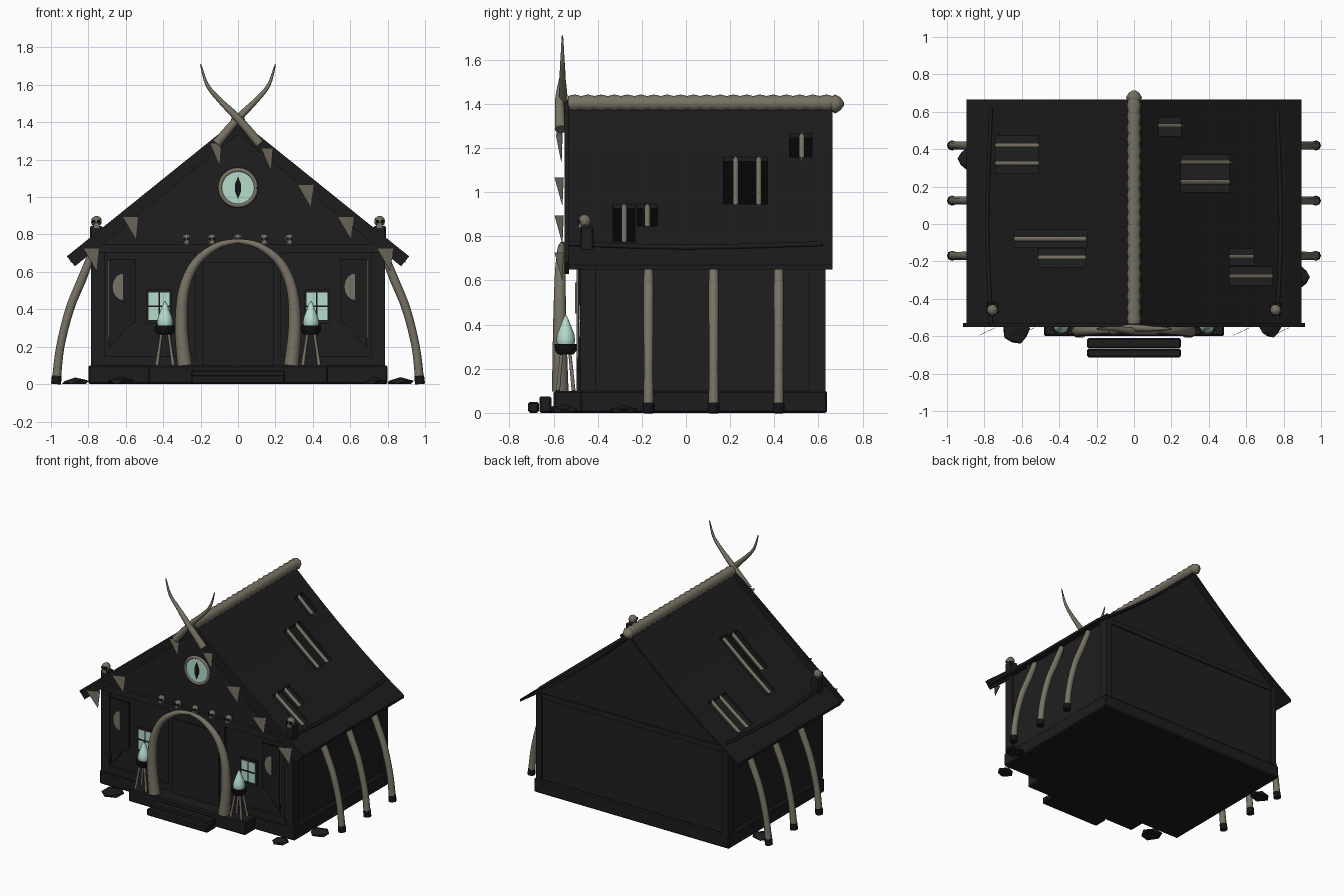
import bpy, bmesh, math, random
from mathutils import Vector, Matrix

if "Cube" in bpy.data.objects:
    bpy.data.objects.remove(bpy.data.objects["Cube"])

random.seed(4)

def material(name, r, g, b):
    m = bpy.data.materials.new(name)
    m.diffuse_color = (r, g, b, 1)
    m.use_nodes = True
    m.node_tree.nodes["Principled BSDF"].inputs["Base Color"].default_value = m.diffuse_color
    return m

WOOD = material("charred wood", .0135, .0135, .014)
ROOF = material("black roof boards", .0115, .0115, .012)
STONE = material("dark stone", .0115, .0115, .012)
IRON = material("black iron", .007, .007, .008)
BONE = material("old bone", .19, .17, .13)
GLOW = material("pale green glow", .46, .72, .60)

def finish(name, bm, mat, smooth=False):
    bmesh.ops.recalc_face_normals(bm, faces=bm.faces)
    me = bpy.data.meshes.new(name)
    bm.to_mesh(me)
    bm.free()
    me.materials.append(mat)
    for p in me.polygons:
        p.use_smooth = smooth and len(p.vertices) < 5
    ob = bpy.data.objects.new(name, me)
    bpy.context.collection.objects.link(ob)
    return ob

def add_box(bm, x0, x1, y0, y1, z0, z1):
    mat = Matrix.Translation(((x0+x1)/2, (y0+y1)/2, (z0+z1)/2)) @ Matrix.Diagonal((abs(x1-x0), abs(y1-y0), abs(z1-z0), 1))
    return bmesh.ops.create_cube(bm, size=1, matrix=mat)

def box(name, mat, *dims, bevel=0):
    bm = bmesh.new()
    add_box(bm, *dims)
    if bevel:
        bmesh.ops.bevel(bm, geom=bm.edges[:], offset=bevel, segments=1, affect='EDGES')
    return finish(name, bm, mat)

def prism(name, mat, pts, y0, y1):
    """Extrude an x,z outline along y."""
    bm = bmesh.new()
    a = [bm.verts.new((x, y0, z)) for x, z in pts]
    b = [bm.verts.new((x, y1, z)) for x, z in pts]
    bm.faces.new(a)
    bm.faces.new(b)
    for i in range(len(a)):
        j = (i+1) % len(a)
        bm.faces.new((a[i], a[j], b[j], b[i]))
    return finish(name, bm, mat)

def tube(name, mat, pts, radii, sides=10, steps=4, smooth=True):
    """Tapering tube through points, rounded with a Catmull-Rom path."""
    P = [Vector(p) for p in pts]
    path, rad = [], []
    for i in range(len(P)-1):
        a, b, c, d = P[max(i-1, 0)], P[i], P[i+1], P[min(i+2, len(P)-1)]
        for k in range(steps):
            t = k/steps
            path.append(.5*(2*b + (c-a)*t + (2*a-5*b+4*c-d)*t*t + (3*b-a-3*c+d)*t**3))
            rad.append(radii[i]*(1-t) + radii[i+1]*t)
    path.append(P[-1])
    rad.append(radii[-1])
    bm, rings = bmesh.new(), []
    for i, p in enumerate(path):
        t = (path[min(i+1, len(path)-1)] - path[max(i-1, 0)]).normalized()
        u = t.cross(Vector((1, 0, 0)) if abs(t.y) > .8 else Vector((0, 1, 0))).normalized()
        v = t.cross(u)
        rings.append([bm.verts.new(p + rad[i]*(u*math.cos(q) + v*math.sin(q)))
                      for q in (2*math.pi*k/sides for k in range(sides))])
    for r, s in zip(rings, rings[1:]):
        for k in range(sides):
            bm.faces.new((r[k], r[(k+1) % sides], s[(k+1) % sides], s[k]))
    bm.faces.new(rings[0])
    bm.faces.new(rings[-1])
    return finish(name, bm, mat, smooth)

def skull(x, y, z, r):
    bm = bmesh.new()
    bmesh.ops.create_icosphere(bm, subdivisions=2, radius=r, matrix=Matrix.Translation((x, y, z)))
    add_box(bm, x-r*.55, x+r*.55, y-r*.9, y+r*.2, z-r*1.2, z-r*.5)
    finish("skull", bm, BONE)
    for s in (-1, 1):
        box("skull_eye", IRON, x+s*r*.4-r*.28, x+s*r*.4+r*.28, y-r*1.02, y-r*.5, z-r*.3, z+r*.25)

def disc_pts(cx, cz, rx, rz, n, a0=0, a1=2*math.pi):
    return [(cx+rx*math.cos(a0+(a1-a0)*i/n), cz+rz*math.sin(a0+(a1-a0)*i/n)) for i in range(n)]

def top(x):
    """Height of the slightly sagging roof."""
    return 1.385 - .942*abs(x) + .16*x*x

# stone base, porch and steps
box("stone_base", STONE, -.8, .8, -.48, .64, 0, .1, bevel=.008)
box("porch", STONE, -.48, .48, -.6, -.46, 0, .1, bevel=.008)
box("upper_step", STONE, -.25, .25, -.665, -.61, 0, .075, bevel=.008)
box("lower_step", STONE, -.25, .25, -.715, -.667, 0, .05, bevel=.008)

# walls, gables, posts and beams
box("walls", WOOD, -.77, .77, -.465, .62, .1, .72)
rake = [i*.77/8 for i in range(-8, 9)]
for name, y0, y1 in (("front_gable", -.465, -.435), ("back_gable", .59, .62)):
    prism(name, WOOD, [(-.77, .72)] + [(x, top(x)-.022) for x in rake] + [(.77, .72)], y0, y1)
box("front_beam", WOOD, -.76, .76, -.49, -.46, .7, .75)
box("front_sill", WOOD, -.73, .73, -.485, -.46, .1, .15)
box("back_beam", WOOD, -.77, .77, .61, .628, .7, .74)
for s in (-1, 1):
    box("front_post", WOOD, s*.715, s*.785, -.48, -.41, .1, .73)
    box("back_post", WOOD, s*.74, s*.785, .56, .632, .1, .73)

# roof slabs with broken openings
HOLES = [(-.74, -.51, .27, .47), (-.64, -.25, -.125, -.03), (-.51, -.26, -.23, -.13),
         (.25, .51, .17, .37), (.13, .25, .47, .57), (.51, .64, -.22, -.13), (.51, .74, -.33, -.23)]
bm = bmesh.new()
for dims in HOLES:
    add_box(bm, *dims, .5, 1.6)
cutter = finish("hole_cutter", bm, ROOF)
cutter.hide_render = True
cols = [i*.895/8 for i in range(9)]
for s in (-1, 1):
    slab = prism("roof_slab", ROOF, [(s*x, top(x)) for x in cols] + [(s*x, top(x)-.02) for x in reversed(cols)], -.535, .665)
    mod = slab.modifiers.new("holes", 'BOOLEAN')
    mod.object, mod.operation, mod.solver = cutter, 'DIFFERENCE', 'EXACT'
    dg = bpy.context.evaluated_depsgraph_get()
    cut = bpy.data.meshes.new_from_object(slab.evaluated_get(dg))
    slab.modifiers.clear()
    slab.data = cut
    # sloping front board and rail near the eave
    prism("front_bargeboard", ROOF, [(0, 1.42), (s*.915, .683), (s*.872, .63), (0, 1.335)], -.55, -.53)
    tube("eave_rail", ROOF, [(s*.765, -.53, top(.765)+.008), (s*.785, 0, top(.785)+.006), (s*.765, .62, top(.765)+.008)], [.012]*3, sides=6)
bpy.data.objects.remove(cutter)

# bone rafters inside the openings
for x0, x1, y in ((-.74, -.51, .325), (-.74, -.51, .42), (-.64, -.26, -.08), (-.51, -.26, -.18), (.25, .51, .225),
                  (.25, .51, .33), (.13, .25, .525), (.51, .64, -.175), (.51, .74, -.28)):
    tube("bone_rafter", BONE, [(x, y, top(x)-.016) for x in (x0-.01, (x0+x1)/2, x1+.01)], [.013]*3, sides=8, steps=1)

# spine along the ridge
N = 40
tube("ridge_spine", BONE, [(0, -.535+1.2*i/N, 1.403) for i in range(N+1)],
     [.040 if i % 2 else .033 for i in range(N+1)], sides=10, steps=1)
tube("spine_end", BONE, [(0, .655, 1.4), (0, .675, 1.4), (0, .7, 1.4), (0, .715, 1.4)], [.03, .043, .03, .008], sides=8, steps=1)

for s in (-1, 1):
    # crossed horns on the peak
    tube("peak_horn", BONE, [(-s*.115, -.568, 1.285), (0, -.565+s*.008, 1.42), (s*.1, -.56, 1.52), (s*.165, -.56, 1.6), (s*.2, -.56, 1.71)],
         [.026, .021, .014, .01, .003])
    # tusk arch over the door
    tube("arch_tusk", BONE, [(s*.285, -.57, .1), (s*.303, -.572, .3), (s*.29, -.572, .5), (s*.225, -.57, .65), (s*.11, -.565, .74), (0, -.56, .765)],
         [.04, .034, .029, .024, .018, .012])
    # rib bones along the side walls
    for y in (-.17, .125, .42):
        tube("side_rib", BONE, [(s*.97, y, .03), (s*.95, y, .2), (s*.9, y, .4), (s*.835, y, .56), (s*.775, y, .71)],
             [.024, .022, .023, .024, .02])
        tube("rib_foot", IRON, [(s*.973, y, 0), (s*.969, y, .045)], [.027, .026], sides=8, steps=1)
    # eave posts topped with skulls
    box("skull_post", WOOD, s*.725, s*.79, -.48, -.42, .7, .845, bevel=.006)
    skull(s*.757, -.46, .87, .03)
    # windows
    box("window_frame", WOOD, s*.355, s*.49, -.48, -.46, .325, .505)
    box("window_glow", GLOW, s*.367, s*.478, -.484, -.478, .343, .49)
    box("window_upright", IRON, s*.418, s*.426, -.488, -.48, .343, .49)
    box("window_crossbar", IRON, s*.367, s*.478, -.488, -.48, .413, .421)
    # tattered banners with bone edge and half moon
    prism("banner", ROOF, [(s*.69, .67), (s*.545, .67), (s*.545, .33), (s*.6, .3), (s*.64, .24), (s*.69, .19)], -.497, -.487)
    cx = -.615 if s < 0 else .625
    prism("banner_moon", BONE, disc_pts(cx, .52, .055, .07, 12, math.pi/2, math.pi*1.5) + [(cx, .45)], -.502, -.496)
    box("banner_edge", BONE, s*.688, s*.694, -.496, -.488, .25, .66)
    # brazier: legs, bowl and flame
    bx, by = s*.39, -.545
    for k in range(4):
        a = math.pi/4 + k*math.pi/2
        c, d = math.cos(a), math.sin(a)
        tube("brazier_leg", BONE, [(bx+.062*c, by+.05*d, .1), (bx+.025*c, by+.025*d, .28)], [.010, .008], sides=6, steps=1)
    tube("brazier_bowl", IRON, [(bx, by, .265), (bx, by, .28), (bx, by, .312)], [.036, .05, .055], sides=10, steps=1)
    tube("flame", GLOW, [(bx, by, .3), (bx, by, .33), (bx, by, .36), (bx, by, .4), (bx, by, .445)], [.036, .043, .038, .022, .002], sides=8, steps=2)

# door with frame
box("door_frame", WOOD, -.23, .23, -.485, -.46, .1, .7)
box("door", WOOD, -.19, .19, -.497, -.48, .1, .65)

# round eye window
tube("eye_window_ring", BONE, [(x, -.478, z) for x, z in disc_pts(0, 1.05, .096, .096, 24)] + [(.096, -.478, 1.05)], [.012]*25, sides=6, steps=1)
prism("eye_window_glow", GLOW, disc_pts(0, 1.05, .09, .09, 24), -.482, -.474)
prism("eye_window_slit", IRON, [(0, .99), (.016, 1.03), (.016, 1.07), (0, 1.11), (-.016, 1.07), (-.016, 1.03)], -.488, -.481)

# skulls on the beam
for x in (-.275, -.14, 0, .14, .275):
    skull(x, -.5, .778, .025)

# fang pennants hanging under the roof edge, each turned a little
for x in (-.785, -.575, -.12, .155, .36, .575, .785):
    w = .035 if abs(x) < .2 else .048
    ob = prism("fang_pennant", BONE, [(-w, 0), (w, 0), (.7*w, -.125)], -.001, .001)
    z = 1.365 - .8*abs(x) - (.01 if abs(x) > .2 else -.02)
    ob.matrix_world = Matrix.Translation((x, -.575, z)) @ Matrix.Rotation(math.radians(25), 4, 'Z')

# loose rocks against the base
for x, y, rx, ry, rz in ((-.63, -.56, .085, .09, .045), (.73, -.55, .065, .065, .04), (.87, -.285, .08, .07, .04), (-.87, .35, .08, .07, .04)):
    bm = bmesh.new()
    bmesh.ops.create_icosphere(bm, subdivisions=1, radius=1)
    for v in bm.verts:
        v.co *= random.uniform(.88, 1.06)
        v.co = Vector((x+rx*v.co.x, y+ry*v.co.y, max(0, rz*v.co.z)))
    finish("rock", bm, STONE)
